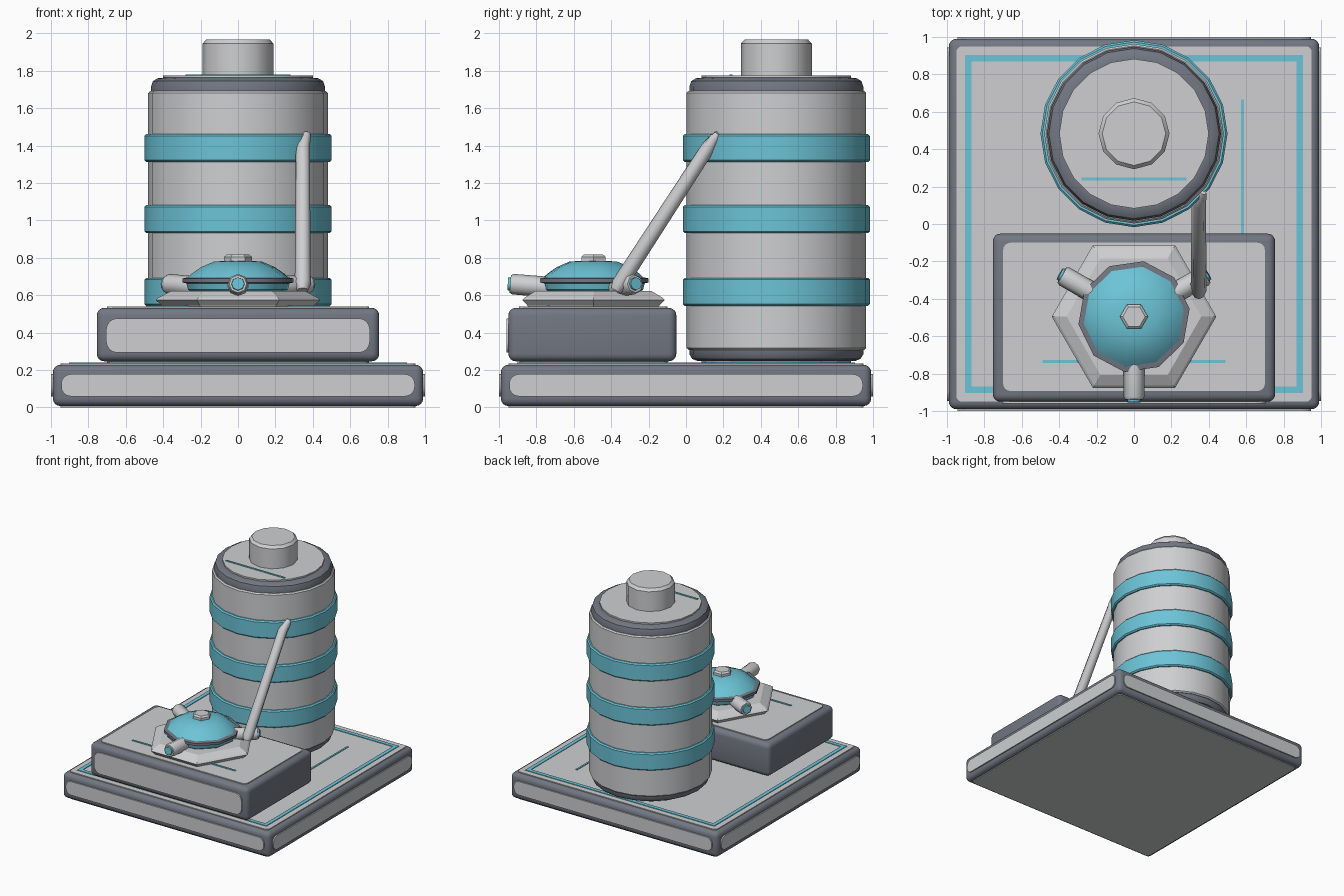
import bpy, bmesh, math
from mathutils import Vector

if "Cube" in bpy.data.objects:
    bpy.data.objects.remove(bpy.data.objects["Cube"])


def material(name, rgb):
    m = bpy.data.materials.new(name)
    m.diffuse_color = (*rgb, 1)
    m.use_nodes = True
    m.node_tree.nodes["Principled BSDF"].inputs["Base Color"].default_value = m.diffuse_color
    return m


LIGHT = material("light_grey", (0.62, 0.625, 0.64))
DARK = material("slate_grey", (0.17, 0.185, 0.225))
CYAN = material("cyan", (0.15, 0.55, 0.68))


def finish(name, bm, mat, smooth=None):
    bmesh.ops.recalc_face_normals(bm, faces=bm.faces)
    me = bpy.data.meshes.new(name)
    bm.to_mesh(me)
    bm.free()
    ob = bpy.data.objects.new(name, me)
    bpy.context.collection.objects.link(ob)
    me.materials.append(mat)
    if smooth:
        bpy.ops.object.select_all(action='DESELECT')
        ob.select_set(True)
        bpy.context.view_layer.objects.active = ob
        bpy.ops.object.shade_smooth_by_angle(angle=math.radians(smooth))
    return ob


def box(name, lo, hi, mat, radius=0, axis=None, segments=4):
    """Box between two corners; rounds all edges, or only those along one axis."""
    bm = bmesh.new()
    bmesh.ops.create_cube(bm, size=1)
    lo, hi = Vector(lo), Vector(hi)
    for v in bm.verts:
        v.co = Vector([(lo[i] + hi[i]) / 2 + v.co[i] * (hi[i] - lo[i]) for i in range(3)])
    if radius:
        edges = [e for e in bm.edges if axis is None or
                 abs((e.verts[0].co - e.verts[1].co)[axis]) > 1e-5]
        bmesh.ops.bevel(bm, geom=edges, offset=radius, segments=segments,
                        profile=0.5, affect='EDGES')
    return finish(name, bm, mat, 35 if radius else None)


def lathe(name, profile, sides, center, mat, phase=0, smooth=None):
    """Closed solid of revolution from (radius, z) points."""
    bm = bmesh.new()
    rings = []
    for r, z in profile:
        rings.append([bm.verts.new((center[0] + r * math.cos(phase + math.tau * k / sides),
                                    center[1] + r * math.sin(phase + math.tau * k / sides), z))
                      for k in range(sides)])
    for a, b in zip(rings, rings[1:]):
        for k in range(sides):
            j = (k + 1) % sides
            bm.faces.new((a[k], a[j], b[j], b[k]))
    bm.faces.new(rings[0])
    bm.faces.new(rings[-1])
    return finish(name, bm, mat, smooth)


def tube(name, points, radii, sides, mat):
    """Capped round bar through points, with a radius at each."""
    pts = [Vector(p) for p in points]
    bm = bmesh.new()
    rings = []
    for i, p in enumerate(pts):
        d = (pts[min(i + 1, len(pts) - 1)] - pts[max(i - 1, 0)]).normalized()
        u = d.cross(Vector((0, 0, 1))).normalized()
        w = u.cross(d)
        rings.append([bm.verts.new(p + radii[i] * (u * math.cos(math.tau * k / sides) +
                                                   w * math.sin(math.tau * k / sides)))
                      for k in range(sides)])
    for a, b in zip(rings, rings[1:]):
        for k in range(sides):
            j = (k + 1) % sides
            bm.faces.new((a[k], a[j], b[j], b[k]))
    bm.faces.new(rings[0])
    bm.faces.new(rings[-1])
    return finish(name, bm, mat, 50)


# Base slab with an inset-style plate on every side
box("base_slab", (-.99, -.99, .008), (.99, .99, .228), DARK, .04)
box("base_top_plate", (-.95, -.95, .2), (.95, .95, .235), LIGHT, .03, 2)
box("base_bottom_plate", (-.95, -.95, 0), (.95, .95, .03), LIGHT, .03, 2)
for s in (-1, 1):
    y0, y1 = sorted((s * .96, s * 1.0))
    box("base_side_plate", (-.945, y0, .06), (.945, y1, .178), LIGHT, .05, 1)
    box("base_end_plate", (y0, -.945, .06), (y1, .945, .178), LIGHT, .05, 0)

# Cyan border and stripe on the base
for s in (-1, 1):
    a, b = sorted((s * .87, s * .903))
    box("border_strip_x", (-.903, a, .232), (.903, b, .24), CYAN)
    box("border_strip_y", (a, -.87, .232), (b, .87, .24), CYAN)
box("base_stripe", (.573, -.4, .232), (.588, .665, .24), CYAN)

# Front housing
box("housing", (-.755, -.95, .247), (.755, -.052, .533), DARK, .04)
box("housing_bottom_plate", (-.7, -.89, .236), (.7, -.1, .26), LIGHT, .03, 2)
box("housing_top_plate", (-.7, -.893, .5), (.7, -.1, .54), LIGHT, .04, 2)
box("housing_front_plate", (-.705, -.96, .293), (.705, -.92, .477), LIGHT, .06, 1)
box("housing_stripe", (-.49, -.743, .537), (.49, -.727, .545), CYAN)

# Tank: foot, wall, rim, lid, cap
T = (0, .483)
lathe("tank_glow_disc", [(.4, .234), (.4, .252)], 20, T, CYAN)
lathe("tank_foot", [(.42, .248), (.45, .26), (.465, .285), (.465, .32)], 20, T, DARK, smooth=32)
lathe("tank_wall", [(.47, .308), (.48, .318), (.48, 1.682), (.47, 1.692)], 20, T, LIGHT, smooth=32)
lathe("tank_rim", [(.465, 1.68), (.465, 1.715), (.455, 1.745), (.43, 1.76), (.4, 1.763)],
      20, T, DARK, smooth=32)
lathe("tank_lid", [(.4, 1.74), (.4, 1.775)], 20, T, LIGHT, smooth=32)
lathe("tank_cap", [(.19, 1.77), (.19, 1.945), (.17, 1.967)], 12, T, LIGHT, smooth=32)
box("lid_stripe", (-.28, .232, 1.772), (.28, .248, 1.78), CYAN)
for z in (.543, .932, 1.312):
    lathe("tank_band", [(.47, z), (.49, z), (.5, z + .01), (.5, z + .14), (.49, z + .15),
                        (.47, z + .15)], 20, T, CYAN, smooth=32)

# Six-sided mount and domed turret
D = (0, -.495)
lathe("turret_mount", [(.4, .535), (.41, .548), (.44, .575), (.425, .588), (.36, .622)],
      6, D, LIGHT)
P = math.radians(80)
lathe("turret_skirt", [(.24, .61), (.27, .63), (.28, .67)], 10, D, CYAN, P, 40)
lathe("turret_ring", [(.28, .664), (.3, .668), (.3, .69), (.27, .696)], 10, D, DARK, P, 40)
lathe("turret_dome", [(.277, .69), (.25, .715), (.2, .75), (.13, .78), (.05, .785)],
      10, D, CYAN, P, 40)
lathe("turret_cap", [(.075, .775), (.075, .805), (.06, .817)], 6, D, LIGHT)

# Three nozzles with cyan tips
for deg in (-90, 30, 150):
    c, s = math.cos(math.radians(deg)), math.sin(math.radians(deg))

    def at(r):
        return (c * r, D[1] + s * r, .645 + (r - .25) * .08)
    tube("nozzle", [at(.2), at(.43), at(.445)], [.055, .055, .047], 8, LIGHT)
    tube("nozzle_tip", [at(.43), at(.458)], [.038, .034], 8, CYAN)

# Slanted pipe from turret to tank
tube("feed_pipe", [(.346, -.375, .625), (.346, -.355, .66), (.346, .115, 1.385),
                   (.36, .15, 1.435), (.37, .172, 1.465)],
     [.03, .043, .038, .03, .018], 8, LIGHT)
